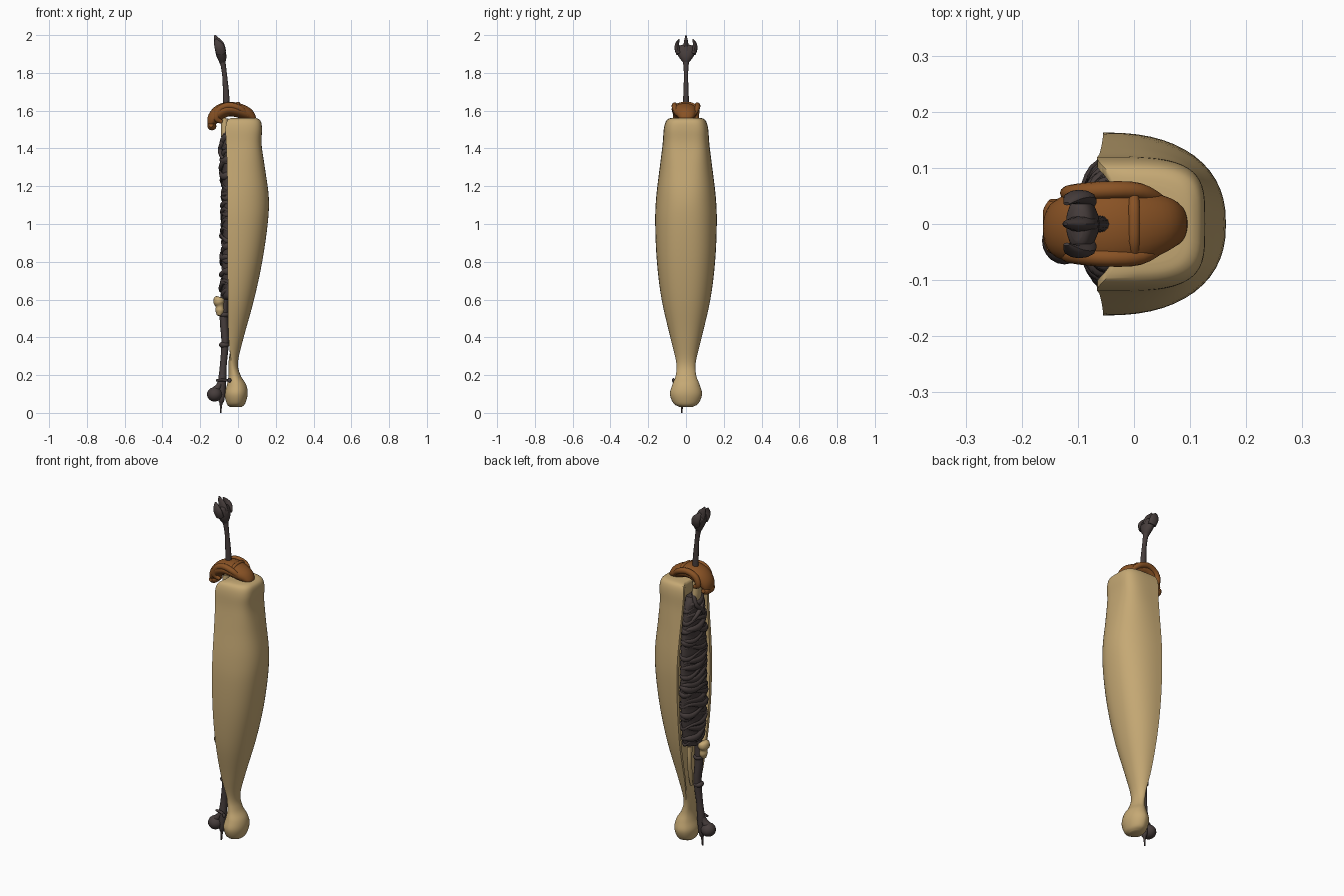
import bpy, bmesh, math, random
from mathutils import Vector

random.seed(4)


def material(name, col):
    m = bpy.data.materials.new(name)
    m.diffuse_color = (*col, 1)
    return m


TAN = material("tan_hide", (0.56, 0.395, 0.175))
BROWN = material("brown_leather", (0.25, 0.085, 0.018))
DARK = material("dark_sinew", (0.062, 0.047, 0.045))


def spline(keys, steps):
    """Smooth Catmull-Rom interpolation through tuples of numbers."""
    out, n = [], len(keys)
    for i in range(n - 1):
        a, b, c, d = (keys[max(i - 1, 0)], keys[i], keys[i + 1], keys[min(i + 2, n - 1)])
        for k in range(steps):
            t = k / steps
            out.append(tuple(0.5 * (2 * q + (r - p) * t + (2 * p - 5 * q + 4 * r - s) * t * t
                                    + (3 * q - p - 3 * r + s) * t ** 3)
                             for p, q, r, s in zip(a, b, c, d)))
    return out + [keys[-1]]


def skin(name, rows, mat, closed=False, angle=50):
    """Skin rings of points into a capped, smooth object."""
    bm = bmesh.new()
    vs = [[bm.verts.new(p) for p in row] for row in rows]
    n = len(rows[0])
    for i in range(len(vs) if closed else len(vs) - 1):
        a, b = vs[i], vs[(i + 1) % len(vs)]
        for j in range(n):
            bm.faces.new((a[j], a[(j + 1) % n], b[(j + 1) % n], b[j]))
    if not closed:
        bm.faces.new(vs[0])
        bm.faces.new(vs[-1])
    bmesh.ops.recalc_face_normals(bm, faces=bm.faces)
    me = bpy.data.meshes.new(name)
    bm.to_mesh(me)
    bm.free()
    me.materials.append(mat)
    ob = bpy.data.objects.new(name, me)
    bpy.context.collection.objects.link(ob)
    bpy.context.view_layer.objects.active = ob
    ob.select_set(True)
    bpy.ops.object.shade_smooth_by_angle(angle=math.radians(angle))
    ob.select_set(False)
    return ob


def sweep(name, keys, mat, steps=4, sides=12, closed=False, ref=(0, 1, 0)):
    """Elliptical tube; keys are (x, y, z, half width along ref, half thickness)."""
    ks = keys if closed else spline(keys, steps)
    rows, n = [], len(ks)
    for i, k in enumerate(ks):
        p0 = ks[(i - 1) % n] if closed else ks[max(i - 1, 0)]
        p1 = ks[(i + 1) % n] if closed else ks[min(i + 1, n - 1)]
        t = (Vector(p1[:3]) - Vector(p0[:3])).normalized()
        u = Vector(ref) - t * t.dot(Vector(ref))
        u.normalize()
        v = t.cross(u)
        rows.append([Vector(k[:3]) + u * k[3] * math.cos(a) + v * k[4] * math.sin(a)
                     for a in (2 * math.pi * j / sides for j in range(sides))])
    return skin(name, rows, mat, closed)


def ball(name, c, r, mat):
    rows = []
    for i in range(1, 12):
        p = math.pi * i / 12
        rows.append([(c[0] + r[0] * math.sin(p) * math.cos(a), c[1] + r[1] * math.sin(p) * math.sin(a),
                      c[2] - r[2] * math.cos(p)) for a in (math.tau * j / 20 for j in range(20))])
    return skin(name, rows, mat)


# Shell: z, half width, open-side x, outer x, groove depth (negative bulges), squareness
shell = [(0.032, 0.035, -0.01, 0.02, -0.035, 2), (0.05, 0.066, -0.01, 0.038, -0.05, 2),
         (0.10, 0.085, -0.01, 0.051, -0.06, 2), (0.15, 0.072, -0.01, 0.043, -0.048, 2),
         (0.20, 0.054, -0.02, 0.013, -0.03, 2), (0.27, 0.052, -0.035, 0.0, -0.015, 2),
         (0.40, 0.083, -0.05, 0.030, 0.02, 2.2), (0.60, 0.129, -0.053, 0.085, 0.05, 2.3),
         (0.80, 0.154, -0.055, 0.128, 0.06, 2.4), (1.0, 0.163, -0.055, 0.157, 0.06, 2.4),
         (1.14, 0.158, -0.055, 0.163, 0.06, 2.4), (1.30, 0.139, -0.058, 0.142, 0.06, 2.8),
         (1.42, 0.124, -0.062, 0.125, 0.05, 3.6), (1.50, 0.118, -0.066, 0.127, 0.03, 4),
         (1.54, 0.108, -0.06, 0.122, 0.015, 4), (1.557, 0.092, -0.045, 0.106, 0.005, 4),
         (1.562, 0.07, -0.03, 0.085, 0.0, 4)]
rows = []
for z, hw, x0, x1, dep, sq in spline(shell, 5):
    ring = []
    for i in range(29):
        a = -math.pi / 2 + math.pi * i / 28
        s, c = math.sin(a), max(math.cos(a), 0)
        ring.append((x0 + (x1 - x0) * c ** (2 / sq),
                     math.copysign(hw * abs(s) ** (2 / sq), s), z))
    for i in range(1, 16):
        t = 1 - 2 * i / 16
        if dep > 0:     # flat rims with a trough between them
            f = min(1, max(0, (0.86 - abs(t)) / 0.12))
        else:
            f = math.sqrt(1 - t * t)
        ring.append((x0 + dep * f, hw * t, z))
    rows.append(ring)
skin("shell", rows, TAN)

# Wrinkled bundle filling the trough
rows = []
width = [(0.60, 0.05), (0.63, 0.085), (0.8, 0.108), (1.0, 0.112), (1.2, 0.105), (1.4, 0.08), (1.47, 0.045)]
wide = spline(width, 10)


def half_width(z):
    return min(wide, key=lambda k: abs(k[0] - z))[1]


for z, w in wide:
    rows.append([(-0.05 + 0.034 * math.cos(a) * (1 + 0.1 * math.sin(z * 90 + 2 * a)),
                  w * math.sin(a), z) for a in (math.tau * j / 24 for j in range(24))])
skin("sinew_core", rows, DARK)

# Irregular strands wound round the bundle
for i in range(25):
    z = 0.635 + i * 0.0335
    w, tilt, ph = half_width(z) * 0.95, random.uniform(-0.022, 0.022), random.uniform(0, 6)
    r = random.uniform(0.011, 0.017)
    d = random.uniform(0.03, 0.043)
    keys = []
    for j in range(28):
        a = math.tau * j / 28
        rr = r * (0.8 + 0.3 * math.sin(2 * a + ph))
        keys.append((-0.05 + d * math.cos(a), w * math.sin(a),
                     z + tilt * math.sin(a) + 0.008 * math.sin(3 * a + ph), rr * 1.1, rr * 0.75))
    sweep("sinew_strand", keys, DARK, sides=8, closed=True, ref=(0, 0, 1))
for s in (-1, 1):
    sweep("crossing_strand", [(-0.07, s * 0.06, 1.33, .009, .009), (-0.094, s * 0.02, 1.38, .012, .012),
                              (-0.085, -s * 0.03, 1.43, .012, .012), (-0.06, -s * 0.02, 1.5, .01, .01)], DARK)

# Neck tie linking the bundle and the cap
sweep("neck_tie", [(-0.055, 0, 1.42, .03, .02), (-0.07, 0, 1.47, .035, .02), (-0.07, 0, 1.56, .03, .02)], TAN)

# Folded leather cap draped over the top
sweep("cap", [(.087, 0, 1.55, .022, .008), (.078, 0, 1.562, .036, .02), (.05, 0, 1.582, .052, .034),
              (0, -.005, 1.602, .066, .038), (-.05, -.006, 1.608, .07, .038), (-.095, -.006, 1.592, .066, .04),
              (-.128, -.008, 1.56, .055, .034), (-.143, -.008, 1.53, .042, .02),
              (-.145, -.008, 1.515, .025, .01)], BROWN, sides=24)
sweep("cap_curl", [(-.143, -.05, 1.525, .012, .012), (-.14, -.03, 1.52, .022, .022), (-.138, 0, 1.518, .024, .022),
                   (-.14, .025, 1.523, .022, .02), (-.14, .042, 1.528, .012, .01)], BROWN, ref=(1, 0, 0))
for s in (-1, 1):
    sweep("cap_fold", [(.05, s * .04, 1.575, .01, .01), (.01, s * .058, 1.612, .015, .016),
                       (-.05, s * .06, 1.627, .016, .017), (-.1, s * .056, 1.605, .016, .018),
                       (-.115, s * .054, 1.56, .013, .016), (-.085, s * .045, 1.54, .01, .01)], BROWN)
sweep("cap_seam", [(.0, -.065, 1.61, .008, .008), (.0, -.03, 1.636, .01, .008), (.0, .03, 1.636, .01, .008),
                   (.0, .058, 1.61, .008, .008)], BROWN, ref=(1, 0, 0))

# Upper stem and three-pronged claw
sweep("upper_stem", [(-.06, 0, 1.6, .016, .018), (-.064, 0, 1.7, .014, .016), (-.07, 0, 1.78, .011, .013),
                     (-.078, 0, 1.84, .014, .014), (-.085, 0, 1.87, .018, .018)], DARK)
sweep("claw_palm", [(-.082, 0, 1.85, .012, .014), (-.085, 0, 1.88, .035, .024), (-.092, 0, 1.91, .05, .027),
                    (-.098, 0, 1.935, .045, .024), (-.102, 0, 1.945, .03, .012)], DARK, sides=16)
for s in (-1, 1):
    sweep("outer_prong", [(-.09, s * .038, 1.9, .014, .024), (-.096, s * .047, 1.93, .014, .027),
                          (-.108, s * .046, 1.955, .01, .02), (-.12, s * .036, 1.978, .003, .006)], DARK)
sweep("middle_prong", [(-.09, 0, 1.91, .018, .028), (-.1, 0, 1.95, .013, .026),
                       (-.115, 0, 1.98, .008, .014), (-.122, 0, 2.0, .002, .004)], DARK)

# Lower shaft, its collar, knob and end spike
sweep("lower_shaft", [(-.07, -.01, .65, .025, .02), (-.075, -.012, .5, .024, .022), (-.068, -.01, .38, .026, .02),
                      (-.078, -.015, .25, .019, .018), (-.085, -.02, .15, .022, .022),
                      (-.088, -.022, .07, .018, .016), (-.09, -.022, .045, .007, .007),
                      (-.092, -.022, .0, .004, .004)], DARK)
for z in (.36, .52):
    ball("shaft_knot", (-.073, -.012, z), (.028, .03, .018), DARK)
sweep("collar", [(-.1, -.025, .515, .014, .012), (-.096, -.022, .54, .026, .024), (-.096, -.022, .565, .026, .022),
                 (-.1, -.022, .585, .036, .03), (-.1, -.022, .605, .034, .028), (-.098, -.022, .614, .02, .015)], TAN)
sweep("collar_strap", [(-.06, .05, .6, .02, .012), (-.062, .055, .52, .014, .012),
                       (-.055, .04, .44, .012, .012), (-.05, .02, .36, .007, .008)], TAN)
sweep("cross_pin", [(-.115, -.035, .172, .008, .006), (-.08, -.045, .174, .009, .007),
                    (-.04, -.062, .17, .007, .006)], DARK)
ball("cross_pin_tip", (-.045, -.066, .172), (.01, .008, .012), DARK)
ball("end_knob", (-.124, -.03, .098), (.04, .042, .038), DARK)
sweep("knob_link", [(-.12, -.03, .12, .024, .02), (-.1, -.025, .145, .02, .016), (-.085, -.02, .18, .016, .014)], DARK)
